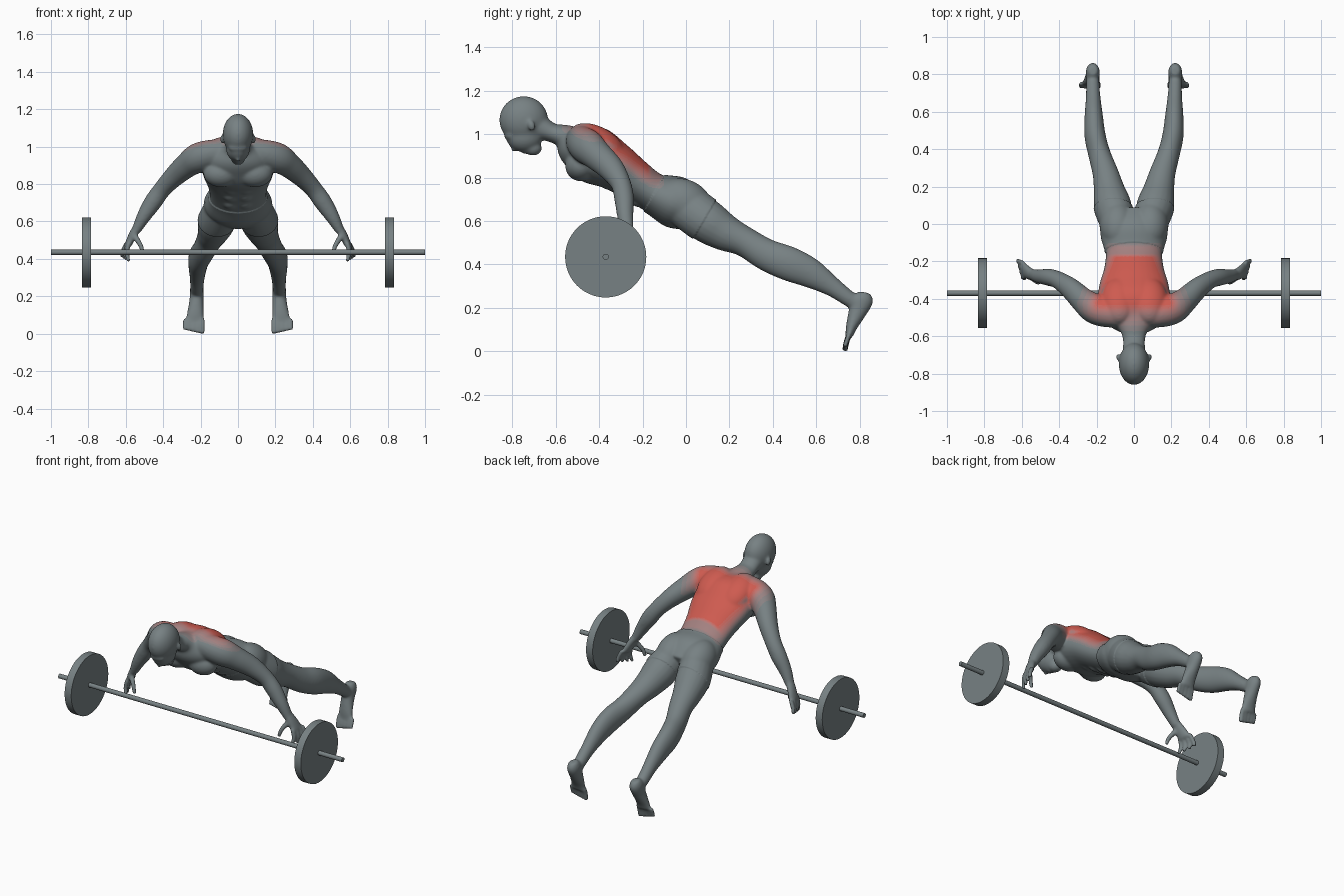
import bpy, bmesh, math
from mathutils import Vector, Matrix

old = bpy.data.objects.get("Cube")
if old:
    bpy.data.objects.remove(old)

GREY, RED, STEPS = Vector((0.185, 0.22, 0.228)), Vector((0.62, 0.105, 0.08)), 9
X = Vector((1, 0, 0))
BACK = Vector((0, 0.5, 0.86))


def material(name, col):
    m = bpy.data.materials.new(name)
    m.use_nodes = True
    m.diffuse_color = (*col, 1)
    m.node_tree.nodes["Principled BSDF"].inputs["Base Color"].default_value = (*col, 1)
    return m


def catmull(a, b, c, d, t):
    return [0.5 * (2 * q + (r - p) * t + (2 * p - 5 * q + 4 * r - s) * t * t
                   + (3 * q - p - 3 * r + s) * t ** 3) for p, q, r, s in zip(a, b, c, d)]


def loft(bm, rings, side=1, seg=20, sub=5):
    """Skin elliptical rings (x, y, z, width, depth) along a smooth path."""
    r = [rings[0], *rings, rings[-1]]
    pts = [catmull(*r[i:i + 4], k / sub) for i in range(len(rings) - 1) for k in range(sub)]
    pts.append(list(rings[-1]))
    rows = []
    for i, p in enumerate(pts):
        t = Vector(pts[min(i + 1, len(pts) - 1)][:3]) - Vector(pts[max(i - 1, 0)][:3])
        t.normalize()
        u = (X - t * t.dot(X)).normalized()
        v = u.cross(t)
        row = []
        for k in range(seg):
            a = math.tau * k / seg
            q = Vector(p[:3]) + u * p[3] * math.cos(a) + v * p[4] * math.sin(a)
            row.append(bm.verts.new((q.x * side, q.y, q.z)))
        rows.append(row)
    for a, b in zip(rows, rows[1:]):
        for k in range(seg):
            j = (k + 1) % seg
            bm.faces.new((a[k], a[j], b[j], b[k]))
    bm.faces.new(rows[0])
    bm.faces.new(rows[-1])


def blob(bm, c, r, side=1, tilt=0):
    m = (Matrix.Translation((c[0] * side, c[1], c[2])) @ Matrix.Rotation(tilt, 4, 'X')
         @ Matrix.Diagonal((*r, 1)))
    bmesh.ops.create_uvsphere(bm, u_segments=24, v_segments=16, radius=1, matrix=m)


bm = bmesh.new()

# Neck and torso
loft(bm, [(0, -.73, 1.06, .062, .062), (0, -.67, 1.03, .06, .056), (0, -.615, 1.006, .06, .044),
          (0, -.565, .99, .08, .058), (0, -.51, .95, .16, .10), (0, -.425, .905, .195, .133),
          (0, -.325, .85, .185, .112), (0, -.24, .79, .16, .098), (0, -.15, .73, .152, .092),
          (0, -.045, .685, .175, .116), (0, .05, .64, .13, .085)], seg=32)

# Head: skull, jaw, chin, nose, brow
blob(bm, (0, -.748, 1.066), (.082, .113, .11))
blob(bm, (0, -.745, .99), (.064, .085, .072))
blob(bm, (0, -.705, .935), (.038, .042, .034))
blob(bm, (0, -.786, .945), (.014, .018, .03), tilt=-.5)
blob(bm, (0, -.808, .992), (.052, .03, .022))
blob(bm, (0, -.742, .925), (.024, .02, .016))

for s in (1, -1):
    blob(bm, (.085, -.712, 1.04), (.011, .018, .027), s, .3)      # ear
    blob(bm, (.09, -.485, .855), (.095, .072, .072), s)           # chest muscle
    blob(bm, (.08, -.41, .955), (.1, .14, .08), s, -.5)           # shoulder blade
    blob(bm, (.088, -.005, .685), (.092, .13, .1), s, -.5)        # buttock
    for k in range(3):                                            # stomach muscles
        blob(bm, (.037, -.37 + .07 * k, .77 - .04 * k), (.038, .038, .022), s, -.5)

    # Arm
    loft(bm, [(.07, -.48, .965, .08, .07), (.15, -.47, .955, .085, .078), (.215, -.45, .938, .082, .08),
              (.27, -.41, .903, .068, .07), (.34, -.345, .842, .056, .06), (.405, -.30, .772, .048, .047),
              (.455, -.285, .703, .048, .046), (.505, -.28, .625, .038, .038),
              (.545, -.27, .55, .025, .03)], s)
    # Hand, fingers, thumb
    loft(bm, [(.54, -.272, .565, .024, .029), (.562, -.262, .53, .022, .036),
              (.585, -.248, .48, .019, .043), (.589, -.245, .465, .013, .04)], s)
    for f in range(4):
        y = -.285 + .026 * f
        loft(bm, [(.583 + .004 * f, y, .485, .014, .0135), (.594 + .008 * f, y + .003 * f, .435, .014, .013),
                  (.584 + .012 * f, y - .01 + .007 * f, .385 + .007 * f, .012, .011)], s, 12)
    loft(bm, [(.555, -.28, .525, .018, .018), (.522, -.308, .475, .015, .014),
              (.508, -.315, .43, .012, .012)], s, 12)

    # Leg
    loft(bm, [(.085, .0, .67, .088, .1), (.114, .10, .597, .1, .1), (.132, .18, .547, .084, .086),
              (.152, .27, .505, .07, .07), (.184, .37, .445, .06, .074), (.208, .47, .405, .057, .08),
              (.215, .57, .362, .05, .07), (.218, .67, .30, .04, .047), (.22, .74, .25, .036, .038),
              (.22, .785, .22, .034, .036)], s)
    # Foot and toes
    loft(bm, [(.22, .822, .272, .024, .026), (.22, .815, .24, .037, .05), (.222, .79, .18, .038, .042),
              (.228, .762, .11, .045, .026), (.232, .752, .068, .05, .017)], s)
    for k in range(5):
        x, r = .19 + .0235 * k, .0145 - .0007 * k
        loft(bm, [(x, .753, .08, r, r), (x, .74, .045, r, r), (x + .001, .732, .0 + .005 * k, r, r)], s, 12)

bmesh.ops.recalc_face_normals(bm, faces=bm.faces)
mesh = bpy.data.meshes.new("athlete_body")
bm.to_mesh(mesh)
bm.free()
body = bpy.data.objects.new("athlete_body", mesh)
bpy.context.collection.objects.link(body)
bpy.context.view_layer.objects.active = body
body.select_set(True)

# Fuse the parts into one soft skin, blending the large muscles more than hands and feet
trunk = body.vertex_groups.new(name="trunk")
fuse = body.modifiers.new("fuse", 'REMESH')
fuse.mode, fuse.voxel_size = 'VOXEL', 0.005
bpy.ops.object.modifier_apply(modifier="fuse")
trunk.add([v.index for v in mesh.vertices if -.6 < v.co.y < .6 and abs(v.co.x) < .45], 1, 'REPLACE')
for name, group, count in (("soften", "", 5), ("blend", "trunk", 30)):
    soft = body.modifiers.new(name, 'SMOOTH')
    soft.factor, soft.iterations, soft.vertex_group = 0.5, count, group
    bpy.ops.object.modifier_apply(modifier=name)

# Raise the shorts slightly over the skin
for v, n in [(v, v.normal.copy()) for v in mesh.vertices]:
    if abs(v.co.x) < .3 and -.49 < .86 * v.co.y - .5 * v.co.z < -.23:
        v.co += n * .005


def ramp(a, b, x):
    t = min(max((x - a) / (b - a), 0), 1)
    return t * t * (3 - 2 * t)


# Red back inside a pale halo that fades into the grey skin
for i in range(STEPS + 1):
    name = "skin grey" if i == 0 else "back red" if i == STEPS else f"red fade {i}"
    t = i / STEPS
    pale = Vector((1, 1, 1)) * .16 * t * (1 - t)
    mesh.materials.append(material(name, GREY.lerp(RED, t) + pale))
for p in mesh.polygons:
    c, facing = p.center, p.normal.dot(BACK)
    edge = .115 + .4 * min(max(-.17 - c.y, 0), .25)
    core = (ramp(-.155, -.18, c.y) * ramp(-.5, -.42, c.y) * ramp(edge + .04, edge - .03, abs(c.x))
            * ramp(.25, .7, facing))
    halo = (ramp(-.09, -.13, c.y) * ramp(-.6, -.49, c.y) * ramp(edge + .12, edge, abs(c.x))
            * ramp(.0, .6, facing) * ramp(.72, .8, c.z))
    p.material_index = round((.33 * halo + .67 * core) * STEPS)
    p.use_smooth = True
body.select_set(False)


# Barbell
def rod(name, x, radius, length):
    bpy.ops.mesh.primitive_cylinder_add(vertices=64, radius=radius, depth=length,
                                        location=(x, -.37, .435), rotation=(0, math.pi / 2, 0))
    o = bpy.context.object
    o.name = name
    o.data.materials.append(mesh.materials[0])
    bpy.ops.object.shade_smooth_by_angle()


rod("barbell_bar", 0, .014, 2)
rod("left_plate", .81, .187, .046)
rod("right_plate", -.81, .187, .046)
